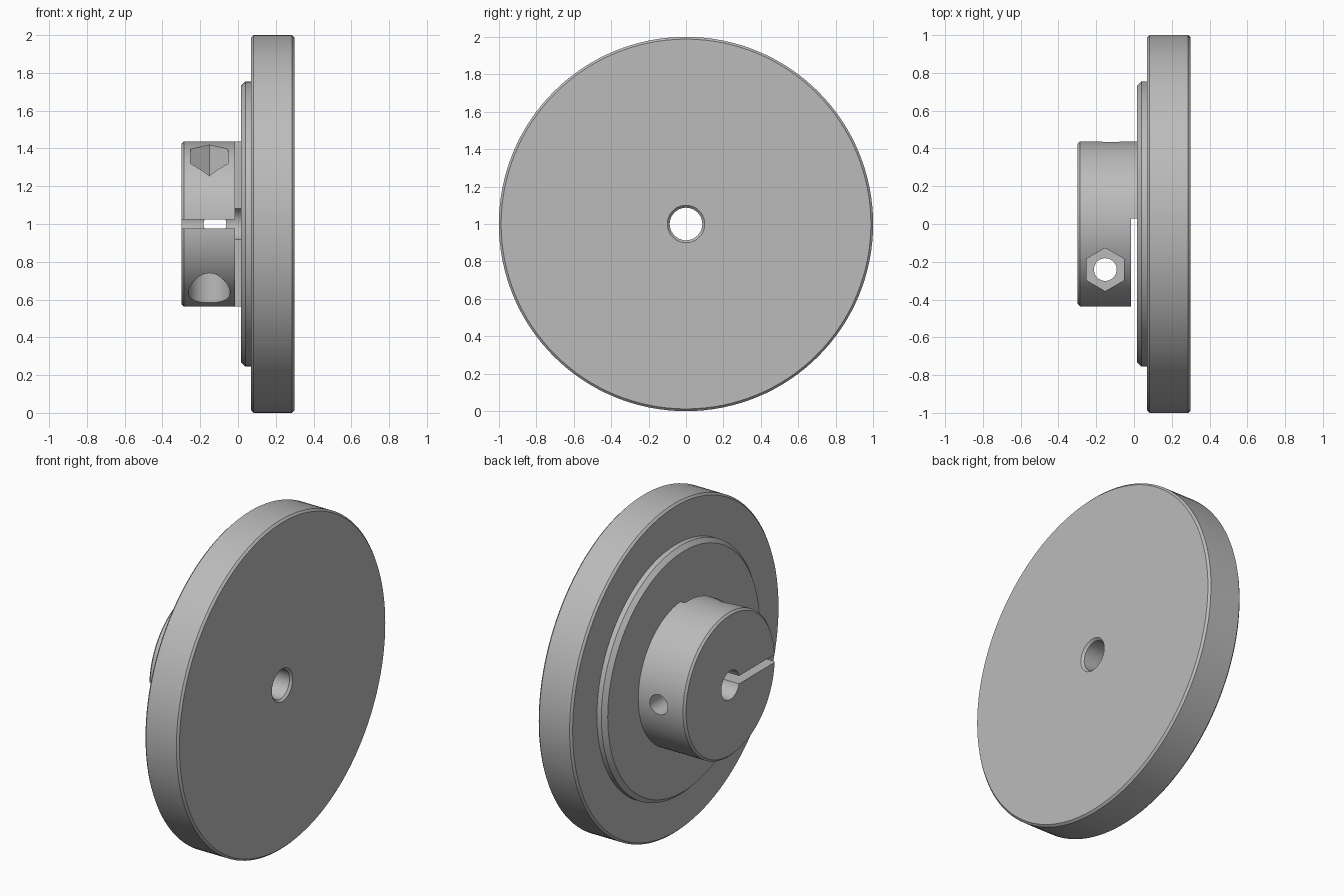
import bpy
import bmesh
import math
from mathutils import Matrix, Vector

CENTRE = Vector((0, 0, 1))      # the turning axis runs along x through here
BORE = 0.087

if "Cube" in bpy.data.objects:
    bpy.data.objects.remove(bpy.data.objects["Cube"])

metal = bpy.data.materials.new("grey metal")
metal.use_nodes = True
grey = (0.5, 0.5, 0.5, 1)
metal.diffuse_color = grey
metal.node_tree.nodes["Principled BSDF"].inputs["Base Color"].default_value = grey


def add_object(name, bm):
    bmesh.ops.recalc_face_normals(bm, faces=bm.faces)
    mesh = bpy.data.meshes.new(name)
    bm.to_mesh(mesh)
    bm.free()
    obj = bpy.data.objects.new(name, mesh)
    obj.location = CENTRE
    mesh.materials.append(metal)
    bpy.context.collection.objects.link(obj)
    return obj


def turned(name, profile):
    """Revolve a closed (x, radius) profile about the x axis."""
    bm = bmesh.new()
    verts = [bm.verts.new((x, 0, r)) for x, r in profile]
    edges = [bm.edges.new((v, verts[i - 1])) for i, v in enumerate(verts)]
    bmesh.ops.spin(bm, geom=verts + edges, cent=(0, 0, 0), axis=(1, 0, 0),
                   angle=math.tau, steps=128, use_merge=True)
    bmesh.ops.remove_doubles(bm, verts=bm.verts, dist=1e-5)
    return add_object(name, bm)


def box_cutter(name, low, high):
    low, high = Vector(low), Vector(high)
    bm = bmesh.new()
    bmesh.ops.create_cube(bm, size=1)
    bmesh.ops.scale(bm, vec=high - low, verts=bm.verts)
    bmesh.ops.translate(bm, vec=(low + high) / 2, verts=bm.verts)
    return add_object(name, bm)


def drill(name, start, end, radius, sides=48, turn=0):
    """A round or many-sided cutter between two points."""
    start, end = Vector(start), Vector(end)
    way = end - start
    matrix = (Matrix.Translation((start + end) / 2)
              @ way.to_track_quat('Z', 'Y').to_matrix().to_4x4()
              @ Matrix.Rotation(turn, 4, 'Z'))
    bm = bmesh.new()
    bmesh.ops.create_cone(bm, cap_ends=True, segments=sides, radius1=radius,
                          radius2=radius, depth=way.length, matrix=matrix)
    return add_object(name, bm)


def cut(target, cutter):
    mod = target.modifiers.new(cutter.name, 'BOOLEAN')
    mod.operation = 'DIFFERENCE'
    mod.solver = 'EXACT'
    mod.object = cutter
    bpy.context.view_layer.objects.active = target
    bpy.ops.object.modifier_apply(modifier=mod.name)
    bpy.data.objects.remove(cutter)


# Large disc with its raised step and countersunk bore
flange = turned("flange", [
    (0.015, BORE), (0.015, 0.73), (0.04, 0.755), (0.07, 0.755),
    (0.07, 0.988), (0.082, 1), (0.286, 1), (0.298, 0.988),
    (0.298, 0.1), (0.285, BORE)])

# Clamping hub
hub = turned("clamp_hub", [
    (0.015, BORE), (0.015, 0.437), (-0.286, 0.437),
    (-0.298, 0.425), (-0.298, BORE)])

# Clamp slots: one along the axis, one freeing the jaws from the flange
cut(hub, box_cutter("cross_slot", (-0.015, -0.6, -0.6), (0.1, 0.03, 0.6)))
cut(hub, box_cutter("jaw_slot", (-0.4, -0.6, -0.024), (0.005, 0, 0.024)))

# Clamp screw hole with a hexagonal nut pocket above and a round seat below
sx, sy = -0.152, -0.241
cut(hub, drill("screw_hole", (sx, sy, -0.6), (sx, sy, 0.6), 0.06))
cut(hub, drill("screw_seat", (sx, sy, -0.6), (sx, sy, -0.2), 0.11))
nut = drill("nut_pocket", (sx, sy, 0.2), (sx, sy, 0.6), 0.114, 6)
# Point two corners of the hexagon along y
if max(abs(v.co.x - sx) for v in nut.data.vertices) > 0.11:
    spin = (Matrix.Translation((sx, sy, 0)) @ Matrix.Rotation(math.pi / 6, 4, 'Z')
            @ Matrix.Translation((-sx, -sy, 0)))
    nut.data.transform(spin)
cut(hub, nut)

# Radial set screw hole
cut(hub, drill("set_screw_hole", (-0.122, 0.04, 0), (-0.122, 0.6, 0), 0.06))

# Smooth round walls, crisp edges
for part in (flange, hub):
    bpy.ops.object.select_all(action='DESELECT')
    part.select_set(True)
    bpy.context.view_layer.objects.active = part
    bpy.ops.object.shade_smooth_by_angle(angle=math.radians(25))
